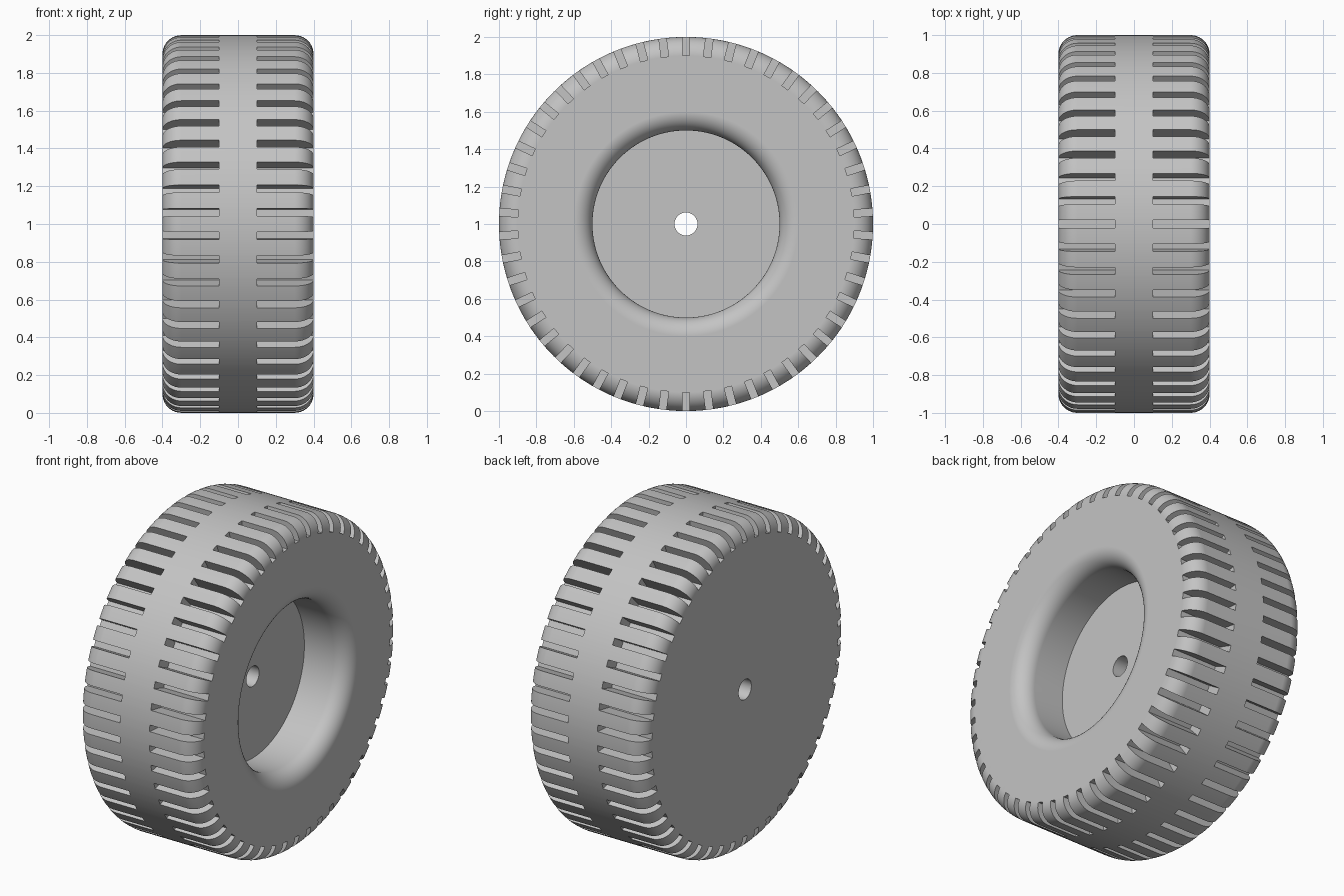
import bpy, bmesh, math
from mathutils import Matrix, Vector

cube = bpy.data.objects.get("Cube")
if cube:
    bpy.data.objects.remove(cube, do_unlink=True)

HALF, R, FILLET = 0.4, 1.0, 0.1      # half width, outer radius, edge rounding
RECESS_R, RECESS_X, HOLE_R = 0.5, 0.1, 0.0615
SEGMENTS, GROOVES = 200, 50
CENTRE = Vector((0, 0, R))

grey = bpy.data.materials.new("light grey")
grey.use_nodes = True
colour = (0.55, 0.55, 0.55, 1)
grey.diffuse_color = colour
grey.node_tree.nodes["Principled BSDF"].inputs["Base Color"].default_value = colour


def make_object(name, bm):
    bmesh.ops.recalc_face_normals(bm, faces=bm.faces)
    mesh = bpy.data.meshes.new(name)
    bm.to_mesh(mesh)
    bm.free()
    obj = bpy.data.objects.new(name, mesh)
    bpy.context.collection.objects.link(obj)
    return obj


def arc(x, r, start, end, steps=10):
    """Rounded corner about (x, r), angles in degrees."""
    angles = [math.radians(start + (end - start) * i / steps) for i in range(steps + 1)]
    return [(x + FILLET * math.cos(a), r + FILLET * math.sin(a)) for a in angles]


# Wheel body: closed (x, radius) section turned about the axle
section = [(RECESS_X, HOLE_R), (RECESS_X, RECESS_R)]
section += arc(HALF - FILLET, RECESS_R + FILLET, -90, 0)
section += arc(HALF - FILLET, R - FILLET, 0, 90)
section += arc(FILLET - HALF, R - FILLET, 90, 180)
section += [(-HALF, HOLE_R)]

bm = bmesh.new()
rings = []
for i in range(SEGMENTS):
    turn = Matrix.Rotation(math.tau * i / SEGMENTS, 3, 'X')
    rings.append([bm.verts.new(CENTRE + turn @ Vector((x, 0, r))) for x, r in section])
for i, ring in enumerate(rings):
    following = rings[(i + 1) % SEGMENTS]
    for j in range(len(section)):
        k = (j + 1) % len(section)
        bm.faces.new((ring[j], ring[k], following[k], following[j]))
wheel = make_object("wheel", bm)
wheel.data.materials.append(grey)

# Tread grooves: radial blocks on both shoulders, leaving a plain centre band
bm = bmesh.new()
for i in range(GROOVES):
    turn = Matrix.Rotation(math.tau * i / GROOVES, 4, 'X')
    for side in (-1, 1):
        place = Matrix.Translation((side * 0.3, 0, R)) @ Matrix.Diagonal((0.4, 0.04, 0.2, 1))
        bmesh.ops.create_cube(bm, size=1, matrix=Matrix.Translation(CENTRE) @ turn @ place)
cutter = make_object("groove_cutter", bm)
cutter.data.materials.append(grey)
cutter.hide_render = True

cut = wheel.modifiers.new("grooves", 'BOOLEAN')
cut.operation = 'DIFFERENCE'
cut.solver = 'EXACT'
cut.object = cutter

bpy.ops.object.select_all(action='DESELECT')
wheel.select_set(True)
bpy.context.view_layer.objects.active = wheel
bpy.ops.object.modifier_apply(modifier=cut.name)
bpy.data.objects.remove(cutter, do_unlink=True)

# Smooth rounding with crisp groove edges and flat sides
bpy.ops.object.shade_smooth_by_angle(angle=math.radians(30))
weighted = wheel.modifiers.new("flat_sides", 'WEIGHTED_NORMAL')
weighted.keep_sharp = True
